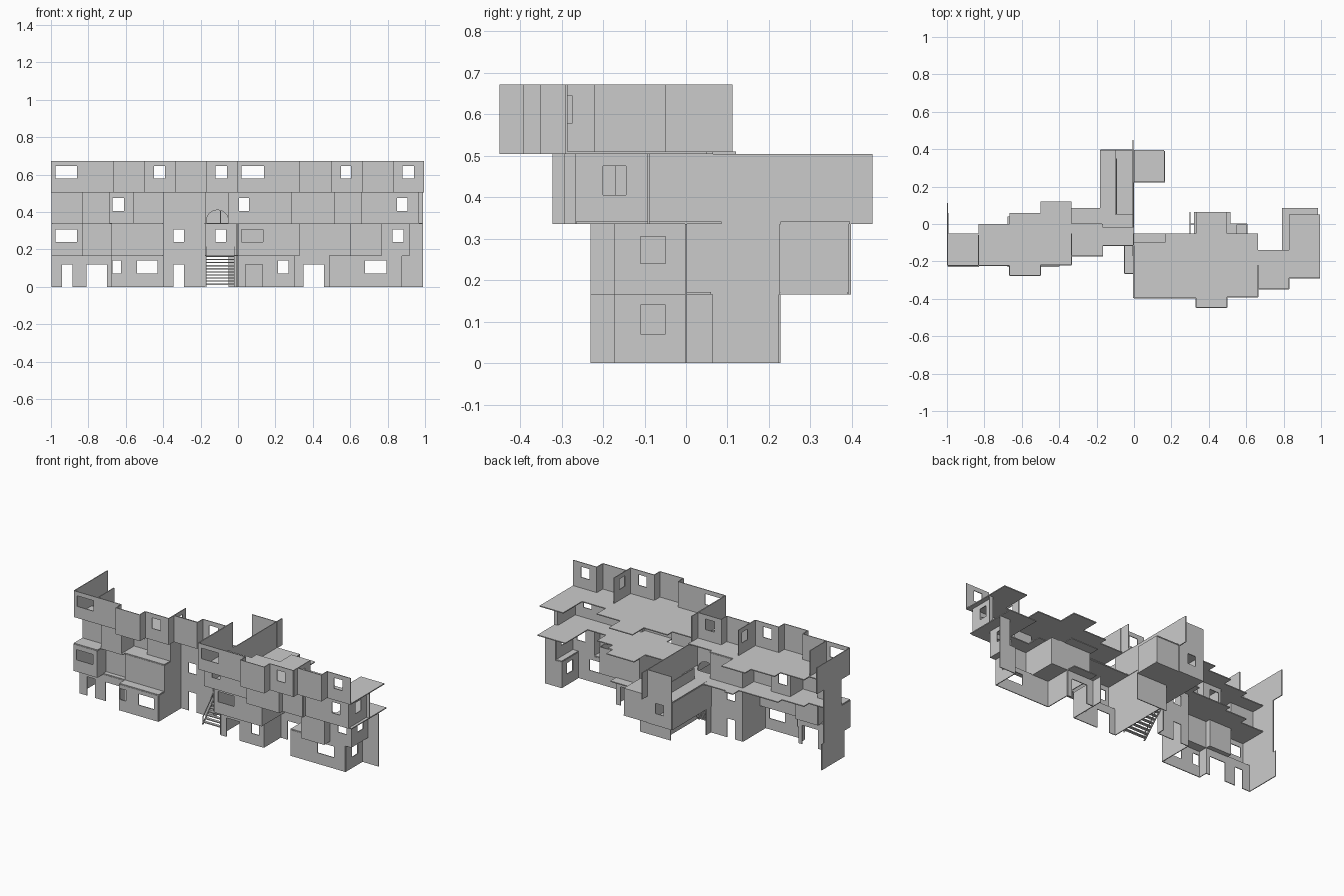
import bpy, bmesh, math
from mathutils import Vector

if "Cube" in bpy.data.objects:
    bpy.data.objects.remove(bpy.data.objects["Cube"])

T = 0.005  # wall thickness


def finish(name, bm):
    me = bpy.data.meshes.new(name)
    bmesh.ops.recalc_face_normals(bm, faces=bm.faces)
    bm.to_mesh(me)
    bm.free()
    ob = bpy.data.objects.new(name, me)
    bpy.context.collection.objects.link(ob)
    return ob


def box(bm, x0, x1, y0, y1, z0, z1):
    r = bmesh.ops.create_cube(bm, size=1)
    for v in r['verts']:
        v.co = Vector(((x0 + x1) / 2 + v.co.x * (x1 - x0),
                       (y0 + y1) / 2 + v.co.y * (y1 - y0),
                       (z0 + z1) / 2 + v.co.z * (z1 - z0)))


def wall(name, p, q, z0, z1, holes=()):
    """Thin axis-aligned wall; holes are (start, end, bottom, top) along its axis."""
    ax = 0 if abs(q[0] - p[0]) > abs(q[1] - p[1]) else 1
    a, b = sorted((p[ax], q[ax]))
    if b - a < 1e-4:
        return
    us = sorted({a, b, *[u for h in holes for u in h[:2]]})
    zs = sorted({z0, z1, *[z for h in holes for z in h[2:]]})
    bm = bmesh.new()
    for u0, u1 in zip(us, us[1:]):
        for w0, w1 in zip(zs, zs[1:]):
            uc, wc = (u0 + u1) / 2, (w0 + w1) / 2
            if any(h[0] < uc < h[1] and h[2] < wc < h[3] for h in holes):
                continue
            vs = []
            for u, w in ((u0, w0), (u1, w0), (u1, w1), (u0, w1)):
                vs.append(bm.verts.new((u, p[1], w) if ax == 0 else (p[0], u, w)))
            bm.faces.new(vs)
    bmesh.ops.remove_doubles(bm, verts=bm.verts, dist=1e-5)
    ob = finish(name, bm)
    m = ob.modifiers.new("thickness", 'SOLIDIFY')
    m.thickness = T
    m.offset = 0


def facade(name, bays, z0, z1, holes, start=None, end=None):
    """Stepped front made of bays (x0, x1, y) with returns between them."""
    for i, (x0, x1, y) in enumerate(bays):
        wall(f"{name}_front_{i}", (x0, y), (x1, y), z0, z1,
             [h for h in holes if x0 < (h[0] + h[1]) / 2 < x1])
        if i:
            wall(f"{name}_return_{i}", (x0, bays[i - 1][2]), (x0, y), z0, z1)
    for tag, x, y, e in (("left", bays[0][0], bays[0][2], start),
                         ("right", bays[-1][1], bays[-1][2], end)):
        if e is not None:
            wall(f"{name}_{tag}_side", (x, y), (x, e), z0, z1)


def slabs(name, z, rects, t=0.006):
    bm = bmesh.new()
    for x0, x1, y0, y1 in rects:
        box(bm, x0, x1, y0, y1, z, z + t)
    finish(name, bm)


Z = [0.0, 0.165, 0.335, 0.504, 0.672]
win = [(0.07, 0.14), (0.24, 0.305), (0.405, 0.475), (0.578, 0.645)]


def wins(floor, *spans):
    return [(a, b, *win[floor]) for a, b in spans]


def doors(*spans):
    return [(a, b, 0, 0.12) for a, b in spans]


# ground floor, left and right halves
facade("ground_left", [(-.995, -.675, -.17), (-.675, -.40, -.228), (-.40, -.175, 0)], Z[0], Z[1],
       doors((-.94, -.885), (-.81, -.70), (-.345, -.29)) + wins(0, (-.67, -.625), (-.54, -.43)),
       start=.06, end=.05)
facade("ground_right", [(0, .30, -.17), (.30, .49, 0), (.49, .875, -.17)], Z[0], Z[1],
       doors((.04, .13), (.35, .46)) + wins(0, (.215, .27), (.68, .795)))
wall("ground_right_window_side", (.875, -.17), (.875, 0), Z[0], Z[1], wins(0, (-.11, -.05)))
wall("ground_right_end_front", (.875, 0), (.99, 0), Z[0], Z[1])
wall("ground_passage_side", (.30, 0), (.30, .065), Z[0], Z[1])
wall("ground_party_wall", (-.005, -.17), (-.005, .225), Z[0], Z[1])
wall("ground_hall_back", (-.05, .225), (.165, .225), Z[0], Z[1])

# first floor
facade("first_left", [(-.995, -.83, -.228), (-.83, -.675, -.14), (-.675, -.40, -.17), (-.40, -.175, 0)],
       Z[1], Z[2], wins(1, (-.975, -.86), (-.345, -.29)), start=.04)
facade("first_right", [(0, .325, -.228), (.325, .605, 0), (.605, .765, -.228), (.765, .915, -.17)],
       Z[1], Z[2], wins(1, (.02, .135), (.825, .885)))
wall("first_right_window_side", (.915, -.17), (.915, 0), Z[1], Z[2], wins(1, (-.11, -.05)))
wall("first_right_end_front", (.915, 0), (.99, 0), Z[1], Z[2])
wall("first_party_wall", (-.005, -.228), (-.005, .395), Z[1], Z[2])

# rear stair hall and the small room beside it
wall("hall_left_lower", (-.178, 0), (-.178, .395), Z[1], Z[2])
wall("hall_back_lower", (-.178, .395), (0, .395), Z[1], Z[2], wins(1, (-.12, -.065)))
wall("hall_back_upper", (-.178, .395), (0, .395), Z[2], Z[3])
wall("rear_room_back", (0, .39), (.16, .39), Z[1], Z[2])
wall("rear_room_front", (0, .228), (.16, .228), Z[1], Z[2])
wall("rear_room_side", (.16, .228), (.16, .39), Z[1], Z[2])
wall("hall_rail", (-.093, .05), (-.093, .35), Z[2], Z[2] + .07)

# second floor
facade("second_left", [(-.995, -.83, -.14), (-.83, -.69, -.19), (-.69, -.56, -.06), (-.56, -.40, -.11),
                       (-.40, -.17, 0), (-.17, -.05, -.05)],
       Z[2], Z[3], wins(2, (-.67, -.61)) + [(-.168, -.052, Z[2], .41)], start=.04)
facade("second_right", [(-.05, .285, -.265), (.285, .515, -.32), (.515, .66, -.29), (.66, .965, -.265)],
       Z[2], Z[3], wins(2, (.005, .06), (.85, .905)))
wall("second_entry_side", (-.05, -.265), (-.05, -.05), Z[2], Z[3])
wall("second_right_window_side", (.965, -.265), (.965, -.09), Z[2], Z[3], wins(2, (-.2, -.145)))
wall("second_right_end_front", (.965, -.09), (.99, -.09), Z[2], Z[3])
wall("second_party_wall", (-.005, -.17), (-.005, .45), Z[2], Z[3])

# top floor: bays one module wide, stepping in and out
ys = [-.222, -.222, -.275, -.22, -.17, -.115, -.395, -.395, -.447, -.39, -.348, -.288]
M = .166
tops = [(-.997 + M * i, -.997 + M * (i + 1), y) for i, y in enumerate(ys)]
facade("top", tops, Z[3], Z[4],
       wins(3, (-.975, -.86), (-.45, -.39), (-.12, -.06), (.02, .14), (.55, .605), (.88, .94)),
       start=.112)
wall("top_party_wall", (-.003, -.395), (-.003, -.05), Z[3], Z[4])
wall("top_partition_left", (-.831, -.22), (-.831, -.06), Z[3], Z[4])
wall("top_partition_middle", (-.333, -.17), (-.333, -.05), Z[3], Z[4], wins(3, (-.14, -.085)))
wall("top_partition_right", (.663, -.348), (.663, -.22), Z[3], Z[4], wins(3, (-.33, -.275)))

# floor slabs
backs = [-.05, 0, .06, .12, 0, -.02, -.1, -.05, .065, -.05, -.14, .05]
slabs("top_floor_slab", Z[3], [(a, b, y, k) for (a, b, y), k in zip(tops, backs)])
slabs("second_floor_slab", Z[2], [
    (-.995, -.83, -.228, -.05), (-.83, -.675, -.19, 0), (-.675, -.40, -.17, .04),
    (-.40, -.34, 0, .1), (-.34, -.18, 0, .085), (-.18, 0, -.05, .05), (-.05, 0, -.265, -.05),
    (-.178, -.10, .05, .395), (0, .32, -.265, -.05), (.32, .515, -.32, .065),
    (.515, .55, -.29, 0), (.55, .66, -.29, -.05), (.66, .79, -.265, -.14), (.79, .985, -.265, .085),
    (0, .16, .228, .395)])
slabs("first_floor_slab", Z[1], [
    (-.995, -.83, -.228, -.17), (-.83, -.675, -.17, -.14), (-.675, -.40, -.228, -.17),
    (-.178, 0, .05, .395), (0, .165, .225, .39), (0, .325, -.228, -.17), (.325, .49, -.0, .06),
    (.49, .605, -.17, 0), (.605, .765, -.228, -.17), (.875, .915, -.17, 0)])

# open entrance stair with stringers and handrails
bm = bmesh.new()
n = 10
for i in range(n):
    z = .165 * (i + 1) / n
    y = -.11 + .16 * i / n
    box(bm, -.168, -.022, y, y + .018, z - .006, z)
finish("stair_treads", bm)
for lift, tag in ((-.004, "stringer"), (.05, "handrail")):
    for x in (-.17, -.02):
        bm = bmesh.new()
        h = .008
        pr = [(-.11, lift), (.05, .165 + lift), (.05, .165 + lift - h), (-.11, max(0, lift - h))]
        if tag == "stringer":
            pr = [(-.115, 0), (-.115, .006), (.05, .169), (.05, .157), (-.103, 0)]
        f = bm.faces.new([bm.verts.new((x - .002, y, z)) for y, z in pr])
        g = bmesh.ops.extrude_face_region(bm, geom=[f])
        for v in g['geom']:
            if isinstance(v, bmesh.types.BMVert):
                v.co.x += .004
        if tag == "handrail":
            box(bm, x - .002, x + .002, -.11, -.106, 0, .05)
            box(bm, x - .002, x + .002, .046, .05, .165, .213)
        finish("stair_" + tag, bm)

# curved door head above the stair
bm = bmesh.new()
arc = [(-.11 + .058 * math.cos(math.pi * i / 12), .355 + .055 * math.sin(math.pi * i / 12)) for i in range(13)]
for (xa, za), (xb, zb) in zip(arc, arc[1:]):
    bm.faces.new([bm.verts.new(c) for c in ((xa, -.05, za), (xb, -.05, zb), (xb, -.05, .4101), (xa, -.05, .4101))])
bmesh.ops.remove_doubles(bm, verts=bm.verts, dist=2e-4)
m = finish("door_arch", bm).modifiers.new("thickness", 'SOLIDIFY')
m.thickness = T
m.offset = 0
